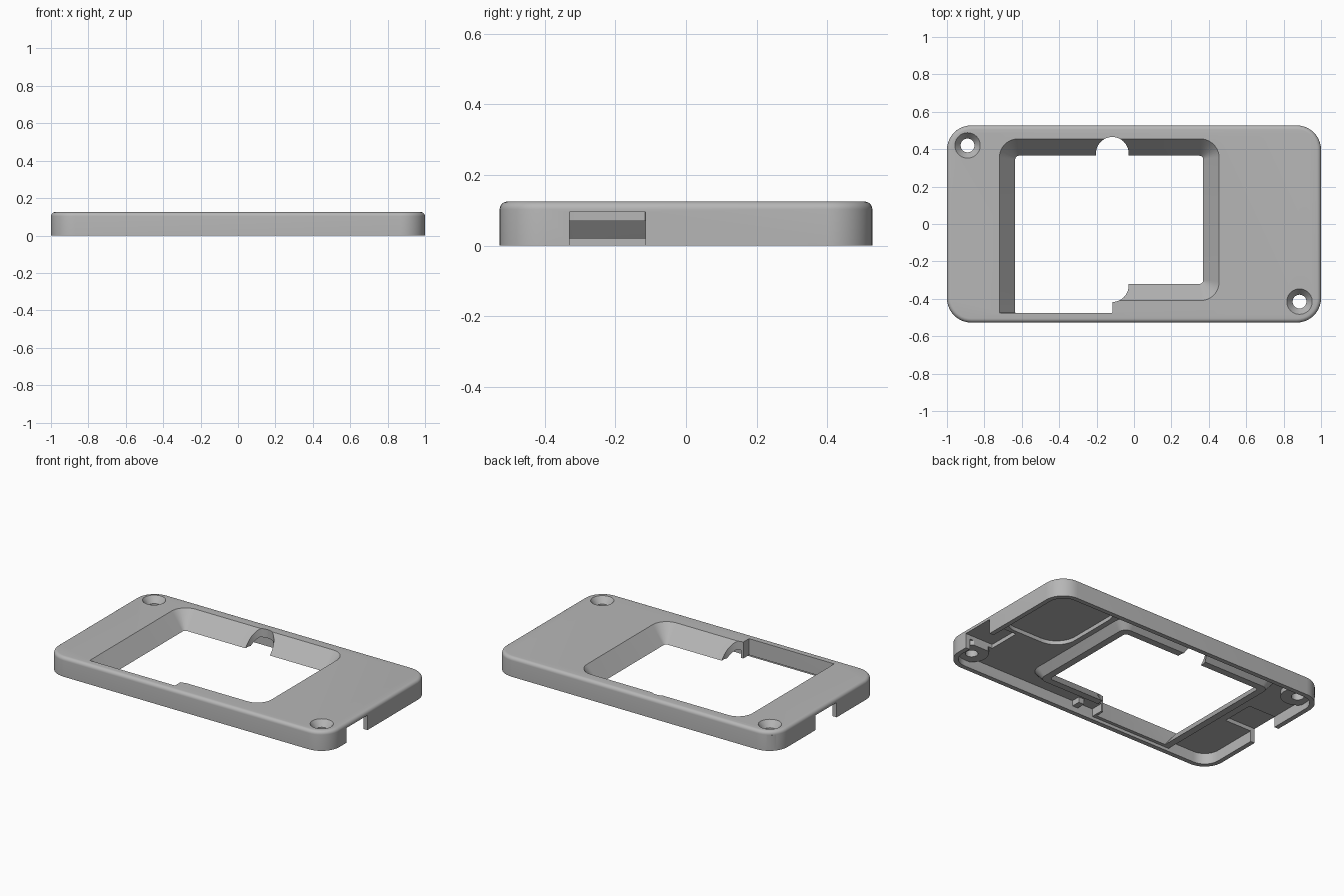
import bpy
import bmesh
from math import cos, sin, pi

cube = bpy.data.objects.get("Cube")
if cube:
    bpy.data.objects.remove(cube, do_unlink=True)

grey = bpy.data.materials.new("matte_grey")
grey.use_nodes = True
GREY = (0.47, 0.47, 0.47, 1)
grey.diffuse_color = GREY
grey.node_tree.nodes["Principled BSDF"].inputs["Base Color"].default_value = GREY


def loft(name, rings, steps=10):
    """Solid through stacked rounded rectangles (x0, x1, y0, y1, radius, z)."""
    bm = bmesh.new()
    loops = []
    for x0, x1, y0, y1, r, z in rings:
        corners = [(x1 - r, y1 - r), (x0 + r, y1 - r), (x0 + r, y0 + r), (x1 - r, y0 + r)]
        loop = []
        for k, (cx, cy) in enumerate(corners):
            for i in range(steps + 1):
                a = (k + i / steps) * pi / 2
                loop.append(bm.verts.new((cx + r * cos(a), cy + r * sin(a), z)))
        loops.append(loop)
    n = len(loops[0])
    for low, high in zip(loops, loops[1:]):
        for i in range(n):
            j = (i + 1) % n
            bm.faces.new((low[i], low[j], high[j], high[i]))
    bm.faces.new(loops[0][::-1])
    bm.faces.new(loops[-1])
    bmesh.ops.recalc_face_normals(bm, faces=bm.faces)
    mesh = bpy.data.meshes.new(name)
    bm.to_mesh(mesh)
    bm.free()
    mesh.materials.append(grey)
    obj = bpy.data.objects.new(name, mesh)
    bpy.context.collection.objects.link(obj)
    return obj


def block(name, x0, x1, y0, y1, z0, z1, r=0.002):
    return loft(name, [(x0, x1, y0, y1, r, z0), (x0, x1, y0, y1, r, z1)])


def turned(name, x, y, profile):
    """Round solid from (radius, z) pairs."""
    return loft(name, [(x - r, x + r, y - r, y + r, r * 0.999, z) for r, z in profile])


def combine(target, tool, operation):
    mod = target.modifiers.new(operation.lower(), "BOOLEAN")
    mod.operation = operation
    mod.solver = "EXACT"
    mod.object = tool
    bpy.context.view_layer.objects.active = target
    bpy.ops.object.modifier_apply(modifier=mod.name)
    bpy.data.objects.remove(tool, do_unlink=True)


def cut(tool):
    combine(shell, tool, "DIFFERENCE")


def add(tool):
    combine(shell, tool, "UNION")


# Outer shell with a rounded top edge
H, W, D, FILLET = 0.125, 1.0, 0.527, 0.022
rings = [(-W, W, -D, D, 0.13, 0)]
for i in range(7):
    a = i / 6 * pi / 2
    inset = FILLET * (1 - cos(a))
    rings.append((-W + inset, W - inset, -D + inset, D - inset,
                  0.13 - inset, H - FILLET + FILLET * sin(a)))
shell = loft("case_shell", rings)

# Hollow underside and the deeper corner pocket
cut(block("cavity", -0.97, 0.97, -0.497, 0.497, -0.1, 0.07, 0.1))
cut(block("corner_pocket", 0.49, 0.965, -0.09, 0.49, 0.03, 0.095, 0.14))

# Screw bosses in opposite corners
HOLES = [(0.885, -0.415), (-0.89, 0.42)]
for x, y in HOLES:
    add(turned("screw_boss", x, y, [(0.1, 0.04), (0.1, 0.1)]))

# Sloped frame below the window, and its square front extension
add(loft("window_frame", [(-0.68, 0.415, -0.365, 0.41, 0.05, 0.02),
                          (-0.729, 0.464, -0.416, 0.461, 0.09, 0.08)]))
add(loft("front_frame", [(-0.68, -0.1, -0.51, 0, 0.004, 0.02),
                         (-0.729, -0.1, -0.51, 0, 0.004, 0.08)]))
add(block("front_gusset", 0.01, 0.05, -0.505, -0.44, 0.035, 0.08))

# Connector notches at both ends, with a channel in the ceiling
cut(block("right_notch", 0.8, 1.1, -0.33, -0.115, -0.1, 0.095))
cut(block("left_notch", -1.1, -0.78, -0.1, 0.115, -0.1, 0.095))

# Funnel-shaped window
cut(loft("window", [(-0.635, 0.37, -0.32, 0.365, 0.02, -0.1),
                    (-0.635, 0.37, -0.32, 0.365, 0.02, 0.02),
                    (-0.72, 0.455, -0.41, 0.455, 0.1, H),
                    (-0.728, 0.463, -0.418, 0.463, 0.105, H + 0.01)]))
cut(loft("front_window", [(-0.635, -0.115, -0.475, 0, 0.004, -0.1),
                          (-0.635, -0.115, -0.475, 0, 0.004, 0.02),
                          (-0.72, -0.115, -0.475, 0, 0.004, H),
                          (-0.728, -0.115, -0.475, 0, 0.004, H + 0.01)]))

# Round finger grooves at the back and front of the window
for y in (0.378, -0.33):
    cut(turned("groove", -0.116, y, [(0.087, -0.1), (0.087, 0.2)]))

# Countersunk screw holes
for x, y in HOLES:
    cut(turned("screw_hole", x, y, [(0.037, -0.1), (0.037, 0.085),
                                    (0.068, H), (0.068, 0.2)]))

bpy.ops.object.select_all(action="DESELECT")
shell.select_set(True)
bpy.context.view_layer.objects.active = shell
bpy.ops.object.shade_smooth_by_angle(angle=pi / 6)
